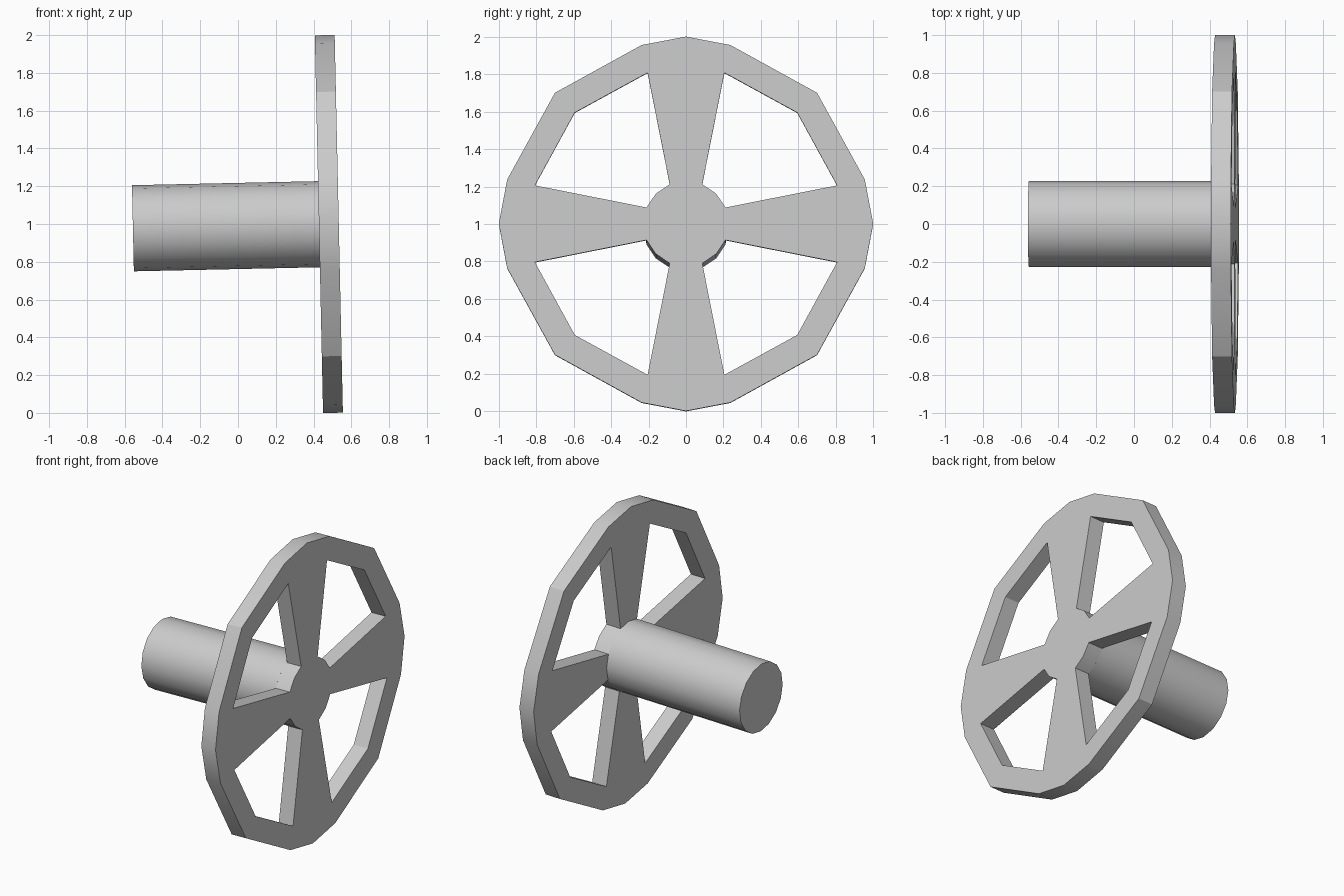
import bpy, bmesh, math
from mathutils import Matrix, Vector

if "Cube" in bpy.data.objects:
    bpy.data.objects.remove(bpy.data.objects["Cube"])

TILT = Matrix.Translation((0.481, 0, 1.0)) @ Matrix.Rotation(math.radians(-1.25), 4, 'Y')
HALF = 0.0525        # half the wheel thickness
AXLE_LENGTH = 0.985


def finish(name, bm):
    bmesh.ops.recalc_face_normals(bm, faces=bm.faces)
    mesh = bpy.data.meshes.new(name)
    bm.to_mesh(mesh)
    bm.free()
    mesh.transform(TILT)
    obj = bpy.data.objects.new(name, mesh)
    bpy.context.collection.objects.link(obj)
    bpy.ops.object.select_all(action='DESELECT')
    obj.select_set(True)
    bpy.context.view_layer.objects.active = obj
    bpy.ops.object.shade_smooth_by_angle(angle=math.radians(30))
    return obj


# Wheel: one quarter outlined in (y, z), turned four times, then thickened
C = (0, 0)
OUT = [(0, 1), (0.237, 0.955), (0.7, 0.7), (0.955, 0.237), (1, 0)]
HOLE = [(0.205, 0.807), (0.594, 0.594), (0.807, 0.205)]
HUB = [(0.087, 0.211), (0.161, 0.161), (0.211, 0.087)]
quarter = [
    [C, OUT[0], OUT[1], HOLE[0], HUB[0]],       # half spokes
    [C, HUB[2], HOLE[2], OUT[3], OUT[4]],
    [OUT[1], OUT[2], HOLE[1], HOLE[0]],         # rim
    [OUT[2], OUT[3], HOLE[2], HOLE[1]],
    [C, HUB[0], HUB[1], HUB[2]],                # hub
]
bm = bmesh.new()
for k in range(4):
    turn = Matrix.Rotation(k * math.pi / 2, 3, 'X')
    for face in quarter:
        bm.faces.new([bm.verts.new(turn @ Vector((-HALF, y, z))) for y, z in face])
bmesh.ops.remove_doubles(bm, verts=bm.verts, dist=0.001)
ext = bmesh.ops.extrude_face_region(bm, geom=bm.faces[:], use_keep_orig=True)
bmesh.ops.translate(bm, vec=(2 * HALF, 0, 0),
                    verts=[g for g in ext['geom'] if isinstance(g, bmesh.types.BMVert)])
finish("spoked_wheel", bm)

# Axle: 16-sided, ending against the back of the wheel
bm = bmesh.new()
place = (Matrix.Translation((-HALF - AXLE_LENGTH / 2, 0, 0))
         @ Matrix.Rotation(math.pi / 2, 4, 'Y'))
bmesh.ops.create_cone(bm, cap_ends=True, segments=16, radius1=0.228, radius2=0.228,
                      depth=AXLE_LENGTH, matrix=place)
finish("axle", bm)
